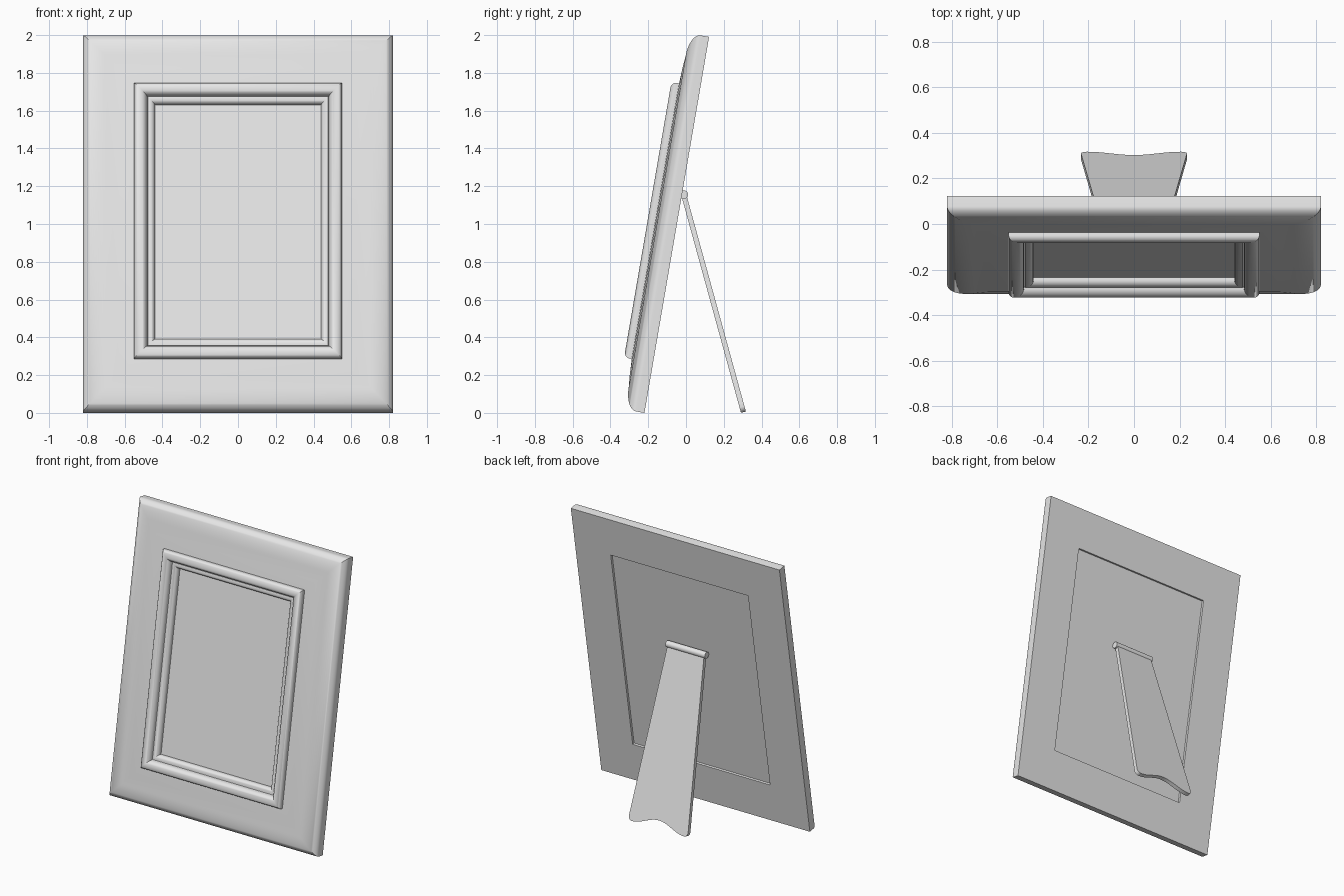
import bpy, bmesh, math
from mathutils import Vector

if "Cube" in bpy.data.objects:
    bpy.data.objects.remove(bpy.data.objects["Cube"])

W, H = 0.82, 2.02                 # half width, height along the tilted plane
T = math.radians(9.75)            # backwards lean

mat = bpy.data.materials.new("light_grey")
mat.diffuse_color = (0.8, 0.8, 0.8, 1)
mat.use_nodes = True
mat.node_tree.nodes["Principled BSDF"].inputs["Base Color"].default_value = mat.diffuse_color


def place(x, u, v):
    """Frame coordinates (across, up the back, towards the front) to world."""
    return Vector((x, -0.22 + u * math.sin(T) - v * math.cos(T),
                   u * math.cos(T) + v * math.sin(T)))


def finish(name, bm, angle=35):
    bmesh.ops.recalc_face_normals(bm, faces=bm.faces)
    me = bpy.data.meshes.new(name)
    bm.to_mesh(me)
    bm.free()
    ob = bpy.data.objects.new(name, me)
    bpy.context.collection.objects.link(ob)
    me.materials.append(mat)
    bpy.ops.object.select_all(action='DESELECT')
    ob.select_set(True)
    bpy.context.view_layer.objects.active = ob
    bpy.ops.object.shade_smooth_by_angle(angle=math.radians(angle))
    return ob


def mitred(name, profile, closed=True):
    """Sweep an (inset, depth) profile round the rectangle with mitred corners."""
    bm = bmesh.new()
    rings = []
    for d, v in profile:
        a = W - d
        rings.append([bm.verts.new(place(x, u, v)) for x, u in
                      ((-a, d), (a, d), (a, H - d), (-a, H - d))])
    pairs = list(zip(rings, rings[1:]))
    if closed:
        pairs.append((rings[-1], rings[0]))
    else:
        bm.faces.new(rings[0])
        bm.faces.new(rings[-1])
    for p, q in pairs:
        for i in range(4):
            j = (i + 1) % 4
            bm.faces.new((p[i], p[j], q[j], q[i]))
    return finish(name, bm)


def arc(cd, cv, rd, rv, a0, a1, n=10):
    """Elliptical arc in the profile plane, angles in degrees."""
    pts = []
    for i in range(n + 1):
        a = math.radians(a0 + (a1 - a0) * i / n)
        pts.append((cd + rd * math.cos(a), cv + rv * math.sin(a)))
    return pts


# Wide outer frame with rounded outer edge
mitred("outer_frame", [(0.28, 0), (0, 0)]
       + arc(0.12, 0.045, 0.12, 0.06, 180, 90, 14)
       + [(0.19, 0.111), (0.28, 0.115)])

# Raised inner moulding: large round ridge, then a smaller bead
mitred("inner_moulding", [(0.27, 0.07)]
       + arc(0.302, 0.128, 0.032, 0.028, 180, 90, 8)
       + arc(0.302, 0.118, 0.036, 0.038, 90, 0, 8)[1:]
       + [(0.341, 0.112)]
       + arc(0.35, 0.09, 0.03, 0.03, 105, 0, 8)
       + [(0.38, 0.07)])

# Picture panel, recessed at front and back
mitred("picture_panel", [(0.272, 0.016), (0.272, 0.081)], closed=False)

# Hinge rod on the back
hinge = Vector((0, -0.012, 1.155))
bpy.ops.mesh.primitive_cylinder_add(vertices=32, radius=0.023, depth=0.31,
                                    location=hinge, rotation=(0, math.pi / 2, 0))
rod = bpy.context.object
rod.name = "hinge_rod"
rod.data.materials.append(mat)
bpy.ops.object.shade_smooth_by_angle(angle=math.radians(35))

# Flared stand leg with rounded feet and a wavy lower edge
foot = Vector((0, 0.304, 0.004))
down = foot - hinge
L = down.length
down.normalize()
thick = Vector((0, -down.z, down.y)) * 0.0135
half = [(0.143, 0), (0.231, L - 0.05)] + [
    (0.206 + 0.027 * math.cos(a), L - 0.03 + 0.03 * math.sin(a))
    for a in (math.radians(k) for k in range(0, 91, 15))]
half += [(0.206 * (1 - k / 10), L - 0.0275 + 0.0275 * math.cos(math.pi * k / 10))
         for k in range(1, 11)]
outline = half + [(-x, s) for x, s in reversed(half[:-1])]
bm = bmesh.new()
sides = []
for sign in (-1, 1):
    sides.append([bm.verts.new(hinge + Vector((x, 0, 0)) + down * s + thick * sign)
                  for x, s in outline])
    bm.faces.new(sides[-1])
n = len(outline)
for i in range(n):
    j = (i + 1) % n
    bm.faces.new((sides[0][i], sides[0][j], sides[1][j], sides[1][i]))
finish("stand_leg", bm)
